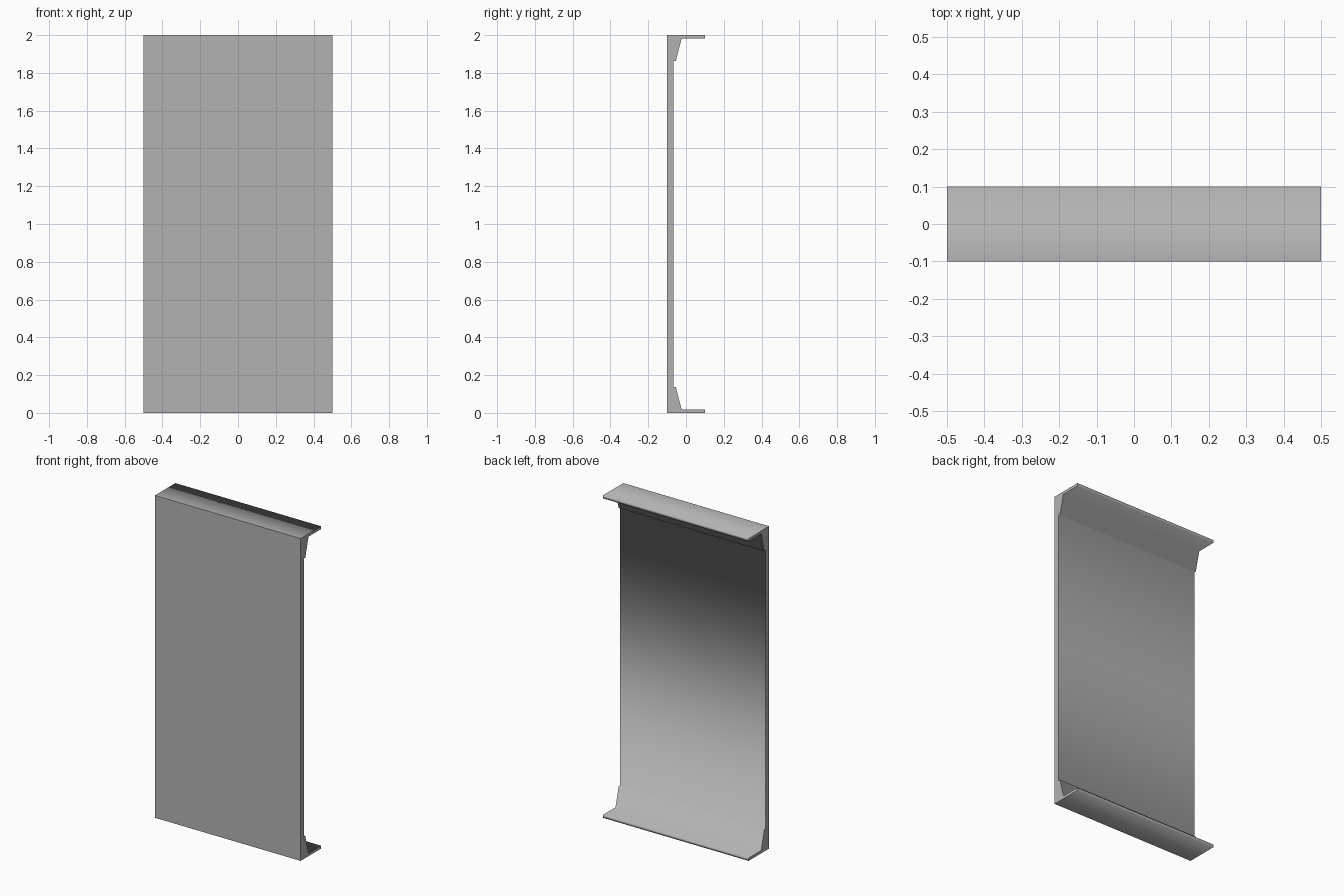
import bpy, bmesh

if "Cube" in bpy.data.objects:
    bpy.data.objects.remove(bpy.data.objects["Cube"])

HEIGHT, HALF_LENGTH = 2.0, 0.5

# Lower half of the channel cross-section (y, z): flange, tapered root, web
lower = [(-0.1, 0), (0.1, 0), (0.1, 0.018), (-0.023, 0.018),
         (-0.054, 0.137), (-0.066, 0.137)]
# Upper half mirrors the lower half
profile = lower + [(y, HEIGHT - z) for y, z in reversed(lower)]

# Extrude the cross-section along x
bm = bmesh.new()
section = bm.faces.new([bm.verts.new((-HALF_LENGTH, y, z)) for y, z in profile])
result = bmesh.ops.extrude_face_region(bm, geom=[section])
verts = [g for g in result["geom"] if isinstance(g, bmesh.types.BMVert)]
bmesh.ops.translate(bm, verts=verts, vec=(2 * HALF_LENGTH, 0, 0))
bmesh.ops.recalc_face_normals(bm, faces=bm.faces)

# Smooth rolled inner surface; crisp end cuts and front corners
for face in bm.faces:
    face.smooth = True
for edge in bm.edges:
    at_end = any(abs(f.normal.x) > 0.9 for f in edge.link_faces)
    at_front = all(v.co.y < -0.09 for v in edge.verts)
    edge.smooth = not (at_end or at_front)

mesh = bpy.data.meshes.new("channel_beam")
bm.to_mesh(mesh)
bm.free()
beam = bpy.data.objects.new("channel_beam", mesh)
bpy.context.collection.objects.link(beam)

# Dark grey steel
steel = bpy.data.materials.new("steel")
steel.diffuse_color = (0.45, 0.45, 0.45, 1)
steel.use_nodes = True
steel.node_tree.nodes["Principled BSDF"].inputs["Base Color"].default_value = steel.diffuse_color
mesh.materials.append(steel)
